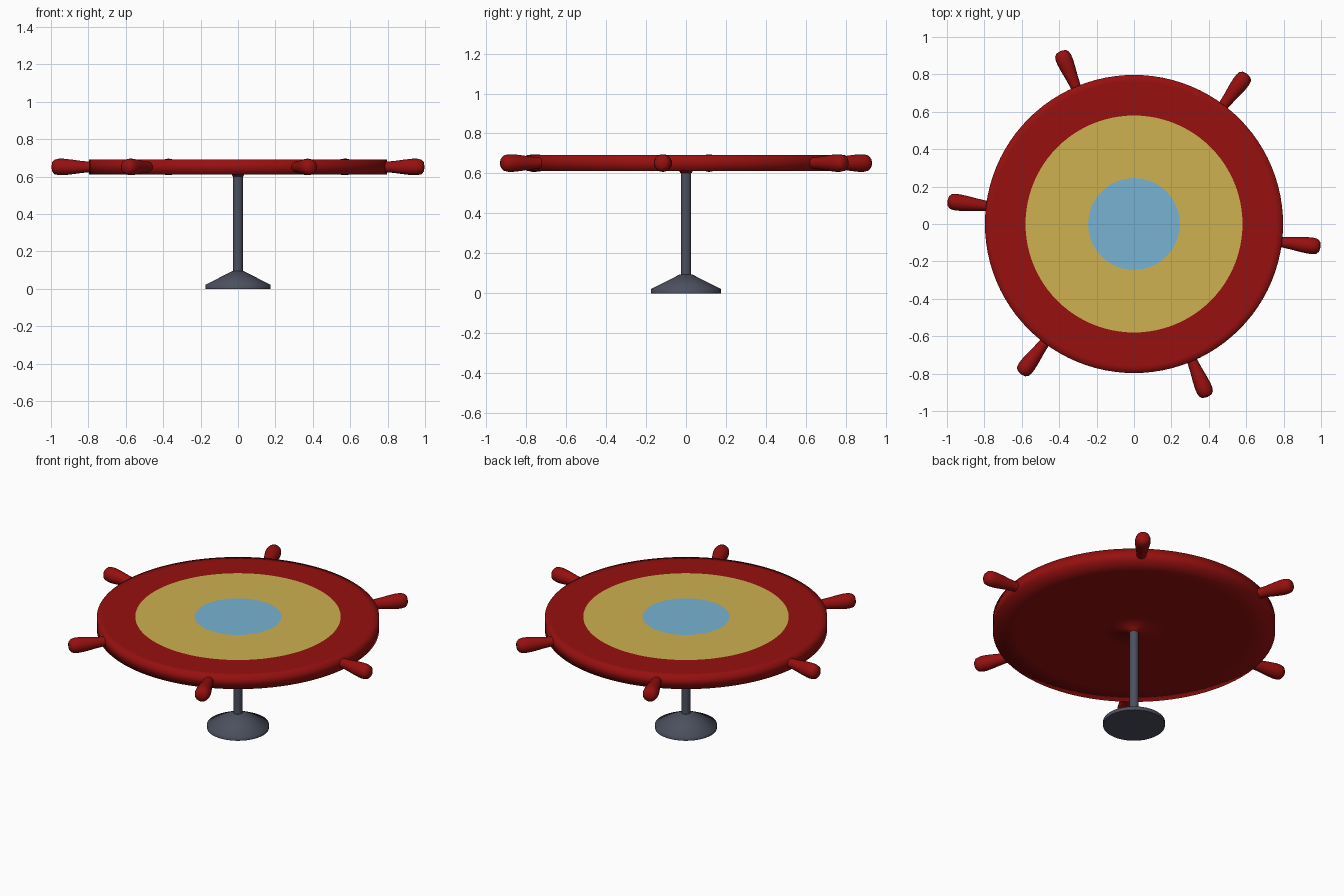
import bpy, bmesh, math
from mathutils import Matrix

if "Cube" in bpy.data.objects:
    bpy.data.objects.remove(bpy.data.objects["Cube"])


def material(name, rgb):
    m = bpy.data.materials.new(name)
    m.diffuse_color = (*rgb, 1)
    m.use_nodes = True
    m.node_tree.nodes["Principled BSDF"].inputs["Base Color"].default_value = m.diffuse_color
    return m


red = material("deep_red", (0.31, 0.005, 0.005))
tan = material("sand_yellow", (0.61, 0.44, 0.081))
blue = material("sky_blue", (0.185, 0.45, 0.65))
grey = material("slate_grey", (0.072, 0.08, 0.112))


def lathe(name, profile, mats, segs=64, rule=None, sharp=None):
    """Spin an (r, z) profile around z; rule(face centre) picks the material."""
    bm = bmesh.new()
    rings = []
    for r, z in profile:
        if r == 0:
            rings.append([bm.verts.new((0, 0, z))] * segs)
        else:
            rings.append([bm.verts.new((r * math.cos(a), r * math.sin(a), z))
                          for a in (2 * math.pi * i / segs for i in range(segs))])
    for lo, hi in zip(rings, rings[1:]):
        for i in range(segs):
            j = (i + 1) % segs
            quad = list(dict.fromkeys((lo[i], lo[j], hi[j], hi[i])))
            f = bm.faces.new(quad)
            f.smooth = True
            if rule:
                f.material_index = rule(f.calc_center_median())
    bmesh.ops.recalc_face_normals(bm, faces=bm.faces[:])
    me = bpy.data.meshes.new(name)
    bm.to_mesh(me)
    bm.free()
    for m in mats:
        me.materials.append(m)
    ob = bpy.data.objects.new(name, me)
    bpy.context.collection.objects.link(ob)
    if sharp:
        bpy.ops.object.select_all(action='DESELECT')
        ob.select_set(True)
        bpy.context.view_layer.objects.active = ob
        bpy.ops.object.shade_smooth_by_angle(angle=math.radians(sharp))
    return ob


# Round top with painted rings; softly shaded edges
def ring_colour(c):
    r = math.hypot(c.x, c.y)
    if c.z < 0.685 or r > 0.58:
        return 0
    return 1 if r > 0.245 else 2


lathe("tabletop",
      [(0, 0.602), (0.03, 0.602), (0.032, 0.612), (0.18, 0.612), (0.66, 0.612),
       (0.797, 0.612), (0.797, 0.692), (0.76, 0.692), (0.58, 0.692),
       (0.245, 0.692), (0, 0.692)],
      [red, tan, blue], segs=96, rule=ring_colour)

# Column and flared foot
lathe("column", [(0, 0.08), (0.026, 0.08), (0.026, 0.62), (0, 0.62)],
      [grey], segs=32, sharp=40)
lathe("foot", [(0, 0), (0.175, 0), (0.175, 0.022), (0.03, 0.095), (0, 0.095)],
      [grey], segs=48, sharp=75)

# Six handles around the rim
grip = [(0, 0.76), (0.027, 0.76), (0.028, 0.80), (0.033, 0.85), (0.040, 0.90),
        (0.044, 0.94), (0.044, 0.965), (0.039, 0.988), (0.026, 1.0), (0, 1.005)]
for i in range(6):
    h = lathe(f"handle_{i + 1}", grip, [red], segs=24)
    h.data.transform(Matrix.Translation((0, 0, 0.652))
                     @ Matrix.Rotation(math.radians(-7 + 60 * i), 4, 'Z')
                     @ Matrix.Rotation(math.pi / 2, 4, 'Y'))
